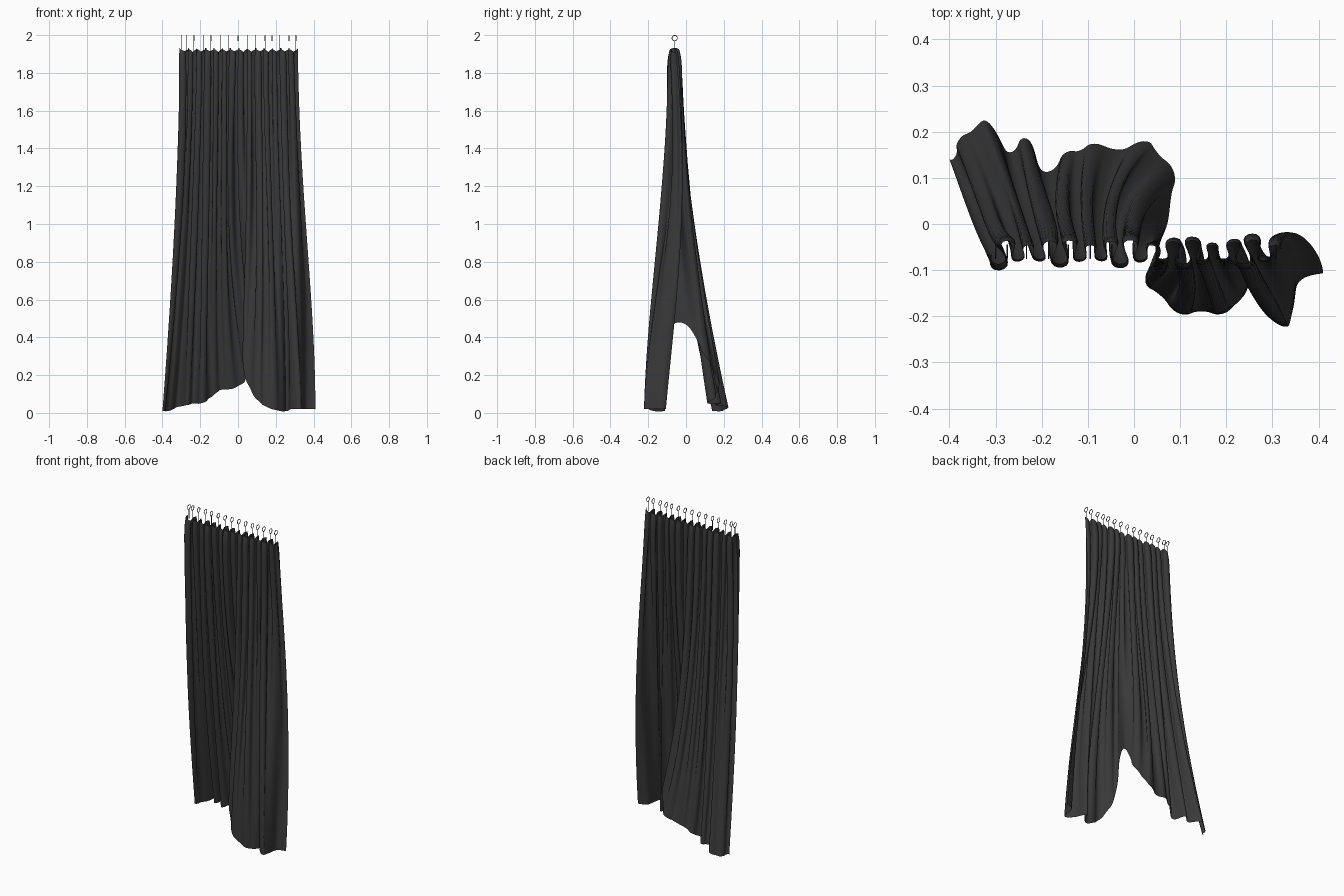
import bpy, bmesh, math
from mathutils import Vector

cube = bpy.data.objects.get("Cube")
if cube:
    bpy.data.objects.remove(cube)


def material(name, value):
    m = bpy.data.materials.new(name)
    m.use_nodes = True
    col = (value, value, value, 1)
    m.diffuse_color = col
    m.node_tree.nodes["Principled BSDF"].inputs["Base Color"].default_value = col
    return m


cloth_mat = material("charcoal cloth", 0.04)
metal_mat = material("dark metal", 0.03)

# Hem of the drape: x, y and height, running from -x to +x
HEM = [Vector(p) for p in (
    (-.405, .14, .01), (-.37, .19, .01), (-.33, .225, .03), (-.28, .16, .04),
    (-.24, .18, .05), (-.2, .12, .05), (-.15, .15, .08), (-.1, .17, .12),
    (-.03, .165, .13), (.04, .17, .18), (.08, .09, .32), (.07, .01, .46),
    (.03, -.08, .45), (.03, -.14, .2), (.09, -.185, .08), (.15, -.195, .03),
    (.22, -.175, .01), (.25, -.115, .01), (.28, -.18, .02), (.335, -.225, .02),
    (.345, -.13, .02), (.405, -.11, .02))]
TOP_Y, TOP_Z, FOLDS = -.06, 1.92, 14
COLS, ROWS = 300, 60


def hem_point(u):
    """Catmull-Rom sample of the hem."""
    t = u * (len(HEM) - 1)
    i = min(int(t), len(HEM) - 2)
    t -= i
    a, b, c, d = (HEM[max(0, min(k, len(HEM) - 1))] for k in range(i - 1, i + 3))
    return (b * 2 + (c - a) * t + (a * 2 - b * 5 + c * 4 - d) * t ** 2
            + (b * 3 - a - c * 3 + d) * t ** 3) / 2


def base_point(u, v):
    """Drape without pleats: v runs from the hem to the heading."""
    hem = hem_point(u)
    side = 1 / (1 + math.exp((u - .56) * 16))
    t = 1 - v
    w = side * t ** 1.5 + (1 - side) * t * t * (3 - 2 * t)
    # The doubled-back fold straightens out soon above the hem
    even_x = -.405 + .81 * u
    x = -.305 + .62 * u + .19 * (u - .5) * w + (hem.x - even_x) * w ** 2.5
    # Free side edges bow away from the straight line
    bow = max(0, u - .85) * .33 - max(0, .1 - u) * .3
    y = TOP_Y + (hem.y - TOP_Y) * w + bow * math.sin(math.pi * v)
    return Vector((x, y, hem.z + (TOP_Z - hem.z) * v))


def cloth_point(u, v):
    """Push the drape along its horizontal normal to form the pleats."""
    p = base_point(u, v)
    tangent = base_point(min(u + .01, 1), v) - base_point(max(u - .01, 0), v)
    tangent.z = 0
    tangent.normalize()
    normal = Vector((tangent.y, -tangent.x, 0))
    drift = 1.1 - v
    phase = math.tau * FOLDS * u + drift * (1.2 * math.sin(u * 17) + .5 * math.sin(u * 41 + v * 2))
    size = (.75 + .25 * math.sin(u * 29 + 1)) * (.007 + .034 * v ** .9)
    size *= 1 - .35 * v ** 40
    broad = .008 * math.sin(math.pi * v) * math.sin(u * 37 + 2 * math.sin(u * 9))
    p += normal * (size * math.sin(phase) + broad)
    p -= tangent * size * .35 * math.sin(phase * 2)
    p.z += .012 * v ** 12 * math.cos(phase)
    return p


# Curtain sheet
bm = bmesh.new()
grid = [[bm.verts.new(cloth_point(c / COLS, r / ROWS)) for c in range(COLS + 1)]
        for r in range(ROWS + 1)]
for low, high in zip(grid, grid[1:]):
    for c in range(COLS):
        bm.faces.new((low[c], low[c + 1], high[c + 1], high[c])).smooth = True
mesh = bpy.data.meshes.new("curtain")
bm.to_mesh(mesh)
bm.free()
mesh.materials.append(cloth_mat)
curtain = bpy.data.objects.new("curtain", mesh)
bpy.context.collection.objects.link(curtain)

# Rings and their hooks along the heading
RING_X = (-.3, -.275, -.233, -.185, -.143, -.095, -.048, 0,
          .048, .095, .143, .18, .222, .27, .307)
for x in RING_X:
    bpy.ops.mesh.primitive_torus_add(
        major_radius=.0142, minor_radius=.0018, major_segments=24, minor_segments=6,
        location=(x, TOP_Y, 1.984), rotation=(0, math.pi / 2, 0))
    ring = bpy.context.object
    ring.name = "ring"
    bpy.ops.object.shade_smooth()
    ring.data.materials.append(metal_mat)
    bpy.ops.mesh.primitive_cylinder_add(
        vertices=6, radius=.0015, depth=.06, location=(x, TOP_Y, 1.94))
    hook = bpy.context.object
    hook.name = "hook"
    hook.data.materials.append(metal_mat)
